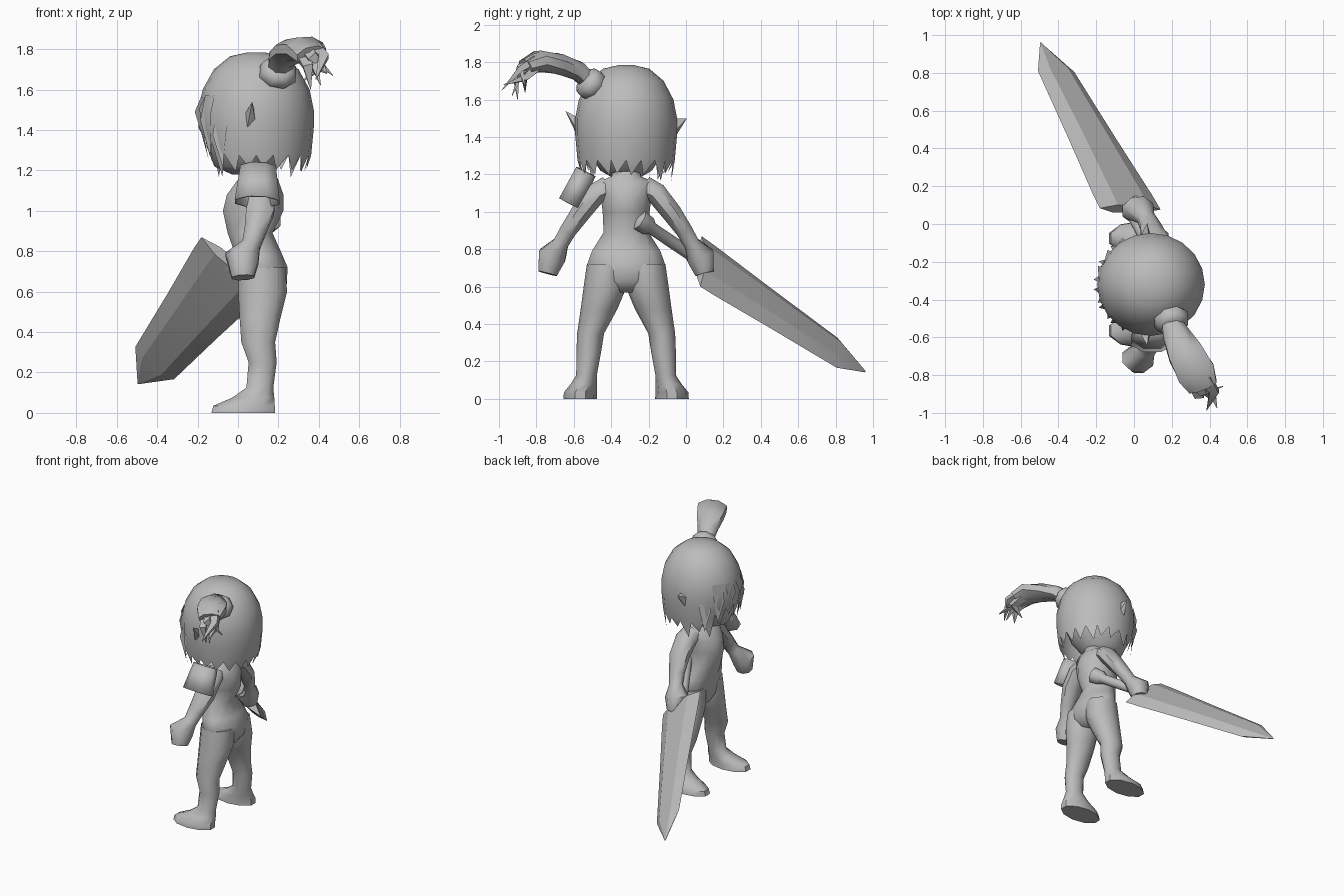
import bpy, bmesh, math, random
from mathutils import Vector as V

if "Cube" in bpy.data.objects:
    bpy.data.objects.remove(bpy.data.objects["Cube"])

random.seed(4)
MAT = bpy.data.materials.new("plain grey")
MAT.diffuse_color = (0.5, 0.5, 0.5, 1)
MAT.use_nodes = True
MAT.node_tree.nodes["Principled BSDF"].inputs["Base Color"].default_value = MAT.diffuse_color
CX, CY = 0.09, -0.32        # body axis; the figure looks towards -x


def finish(name, bm, angle=50, recalc=True):
    if recalc:
        bmesh.ops.recalc_face_normals(bm, faces=bm.faces)
    me = bpy.data.meshes.new(name)
    bm.to_mesh(me)
    bm.free()
    me.materials.append(MAT)
    ob = bpy.data.objects.new(name, me)
    bpy.context.collection.objects.link(ob)
    bpy.ops.object.select_all(action='DESELECT')
    ob.select_set(True)
    bpy.context.view_layer.objects.active = ob
    bpy.ops.object.shade_smooth_by_angle(angle=math.radians(angle))
    return ob


def skin_rings(bm, rings, caps=True):
    vs = [[bm.verts.new(p) for p in r] for r in rings]
    n = len(vs[0])
    for a, b in zip(vs, vs[1:]):
        for i in range(n):
            j = (i + 1) % n
            bm.faces.new((a[i], a[j], b[j], b[i]))
    if caps:
        bm.faces.new(vs[0])
        bm.faces.new(vs[-1])
    return vs


def tube(name, rings, n=8, flat=False, caps=True, angle=50):
    """rings: (centre, radius along x, other radius); flat keeps rings level"""
    pts = [V(r[0]) for r in rings]
    out = []
    for k, (c, ru, rv) in enumerate(rings):
        t = V((0, 0, 1)) if flat else (pts[min(k + 1, len(pts) - 1)] - pts[max(k - 1, 0)]).normalized()
        u = (V((1, 0, 0)) - t * t.x).normalized()
        v = t.cross(u)
        out.append([pts[k] + u * ru * math.cos(a) + v * rv * math.sin(a)
                    for a in [2 * math.pi * (i + .5) / n for i in range(n)]])
    bm = bmesh.new()
    skin_rings(bm, out, caps)
    return finish(name, bm, angle)


# torso: z, x centre, x radius, y radius
torso = [(.57, .12, .08, .09), (.63, .125, .12, .17), (.72, .12, .13, .215), (.79, .10, .12, .19),
         (.89, .06, .115, .125), (1.0, .075, .155, .13), (1.08, .085, .145, .14),
         (1.16, .10, .10, .155), (1.19, .11, .065, .08), (1.28, .10, .06, .065)]
tube("torso", [((x, CY, z), rx, ry) for z, x, rx, ry in torso], 12, True)

# legs with feet: z, x centre, y offset, x radius, y radius
leg = [(0, .025, .245, .165, .09), (.035, .03, .245, .16, .088), (.075, .075, .228, .11, .072),
       (.125, .108, .212, .07, .055), (.25, .122, .20, .073, .066), (.35, .10, .19, .088, .072),
       (.48, .11, .145, .108, .098), (.60, .122, .112, .127, .115), (.72, .12, .10, .12, .11)]
for s, side in ((-1, "left"), (1, "right")):
    tube(side + "_leg", [((x, CY + s * y, z), rx, ry) for z, x, y, rx, ry in leg], 10, True)
    # arm ending in a fist
    arm = [((.10, .10, 1.13), .07, .065), ((.11, .16, 1.10), .08, .062), ((.11, .24, 1.00), .075, .058),
           ((.085, .31, .90), .058, .048), ((.065, .35, .83), .05, .045),
           ((.02, .395, .765), .09, .08), ((.025, .42, .67), .06, .055)]
    tube(side + "_arm", [((x, CY + s * y, z), a, b) for (x, y, z), a, b in arm])
    # pointed ear
    bm = bmesh.new()
    base = [bm.verts.new((x, CY + s * y, z)) for x, y, z in
            ((.04, .25, 1.38), (.09, .25, 1.42), (.08, .25, 1.50), (.03, .25, 1.47))]
    tip = bm.verts.new((.07, CY + s * .325, 1.54 if s < 0 else 1.50))
    for i in range(4):
        bm.faces.new((base[i], base[(i + 1) % 4], tip))
    bm.faces.new(base)
    finish(side + "_ear", bm)

# flared shoulder guard on the left arm
guard = tube("shoulder_guard", [((.10, -.535, 1.215), .095, .062), ((.095, -.62, 1.045), .12, .07)], 8, caps=False)
sol = guard.modifiers.new("thickness", 'SOLIDIFY')
sol.thickness = .01

# head inside the hair
head = [(1.18, .04, .07, .07), (1.22, .03, .15, .14), (1.32, .05, .21, .21), (1.45, .07, .245, .245),
        (1.60, .09, .22, .22), (1.70, .09, .13, .13)]
tube("head", [((x, CY, z), rx, ry) for z, x, rx, ry in head], 16, True)

# hair cap with pointed locks; the hem rises over the face
N = 20
bm = bmesh.new()
cap = [(1.785, .04), (1.765, .13), (1.70, .21), (1.60, .265), (1.50, .285), (1.41, .285)]
rings = [[(CX + r * math.cos(2 * math.pi * i / N), CY + r * .955 * math.sin(2 * math.pi * i / N), z)
          for i in range(N)] for z, r in cap]
hem = []
for i in range(N):
    a = 2 * math.pi * i / N
    face = max(0, -math.cos(a) - .55) / .45
    hem.append((CX + .272 * math.cos(a), CY + .26 * math.sin(a), 1.275 + .11 * face))
rings.append(hem)
vs = skin_rings(bm, rings, False)
bm.faces.new(vs[0])
for i in range(N):
    p, q = vs[-1][i], vs[-1][(i + 1) % N]
    a = 2 * math.pi * (i + random.uniform(.25, .75)) / N
    r = random.uniform(.235, .265)
    z = min(p.co.z, q.co.z) - random.uniform(.05, .125)
    t = bm.verts.new((CX + r * math.cos(a), CY + r * .95 * math.sin(a), z))
    bm.faces.new((q, p, t))
finish("hair_cap", bm, 60)

# loose locks framing the face
for s, side in ((-1, "left"), (1, "right")):
    for k, (a0, top, low) in enumerate(((148, 1.57, 1.27), (128, 1.47, 1.22), (168, 1.56, 1.36))):
        bm = bmesh.new()
        pts = []
        for da, r, z in ((-9, .275, top), (9, .275, top), (7, .305, (top + low) / 2 + .03),
                         (0, .27, low), (-8, .30, (top + low) / 2 + .05)):
            a = math.radians(a0 + da) * s
            pts.append(bm.verts.new((CX + r * math.cos(a), CY + r * .95 * math.sin(a), z)))
        pts = pts if s > 0 else pts[::-1]
        bm.faces.new(pts)
        finish(f"{side}_face_lock_{k}", bm, recalc=False)

# hair tie and ponytail
tube("hair_tie", [((.19, -.475, 1.65), .075, .07), ((.195, -.50, 1.675), .10, .09),
                  ((.205, -.53, 1.70), .09, .085), ((.21, -.55, 1.715), .06, .06)])
tube("ponytail", [((.19, -.50, 1.68), .05, .05), ((.22, -.58, 1.755), .075, .055),
                  ((.27, -.68, 1.79), .10, .06), ((.33, -.79, 1.805), .11, .06),
                  ((.365, -.86, 1.77), .085, .05)], 8)
tips = [(.385, -.985, 1.65), (.44, -.975, 1.68), (.47, -.86, 1.67), (.36, -.90, 1.60), (.41, -.93, 1.62), (.32, -.86, 1.64)]
for k, tip in enumerate(tips):
    off = V((.03 * math.cos(k * 1.05), .02 * math.sin(k * 1.7), .018 * math.cos(k * 3.1)))
    root = V((.345, -.815, 1.79)) + off
    mid = V((.385, -.885, 1.74)) + off * 1.3
    tube(f"ponytail_tip_{k}", [(root, .045, .03), (mid, .035, .022), (tip, .002, .002)], 4)

# sword: hilt, then a blade with bevelled edges
O = V((-.02, .08, .735))
D = V((-.41, .76, -.51)).normalized()
W = V((-.34, .02, .27)).normalized()
W = (W - D * W.dot(D)).normalized()
T = D.cross(W)
tube("sword_hilt", [(O + D * t, r, r) for t, r in
                    ((-.46, .025), (-.44, .06), (-.38, .055), (-.35, .036), (.04, .036))], 8)
bm = bmesh.new()
rings = []
for t, w, h in ((0, .21, .03), (.10, .205, .035), (.50, .165, .035), (.96, .125, .03), (1.16, .004, .003)):
    c = O + D * t
    rings.append([c + W * w * a + T * h * b for a, b in
                  ((1, 0), (.5, 1), (-.5, 1), (-1, 0), (-.5, -1), (.5, -1))])
skin_rings(bm, rings)
finish("sword_blade", bm, 15)
